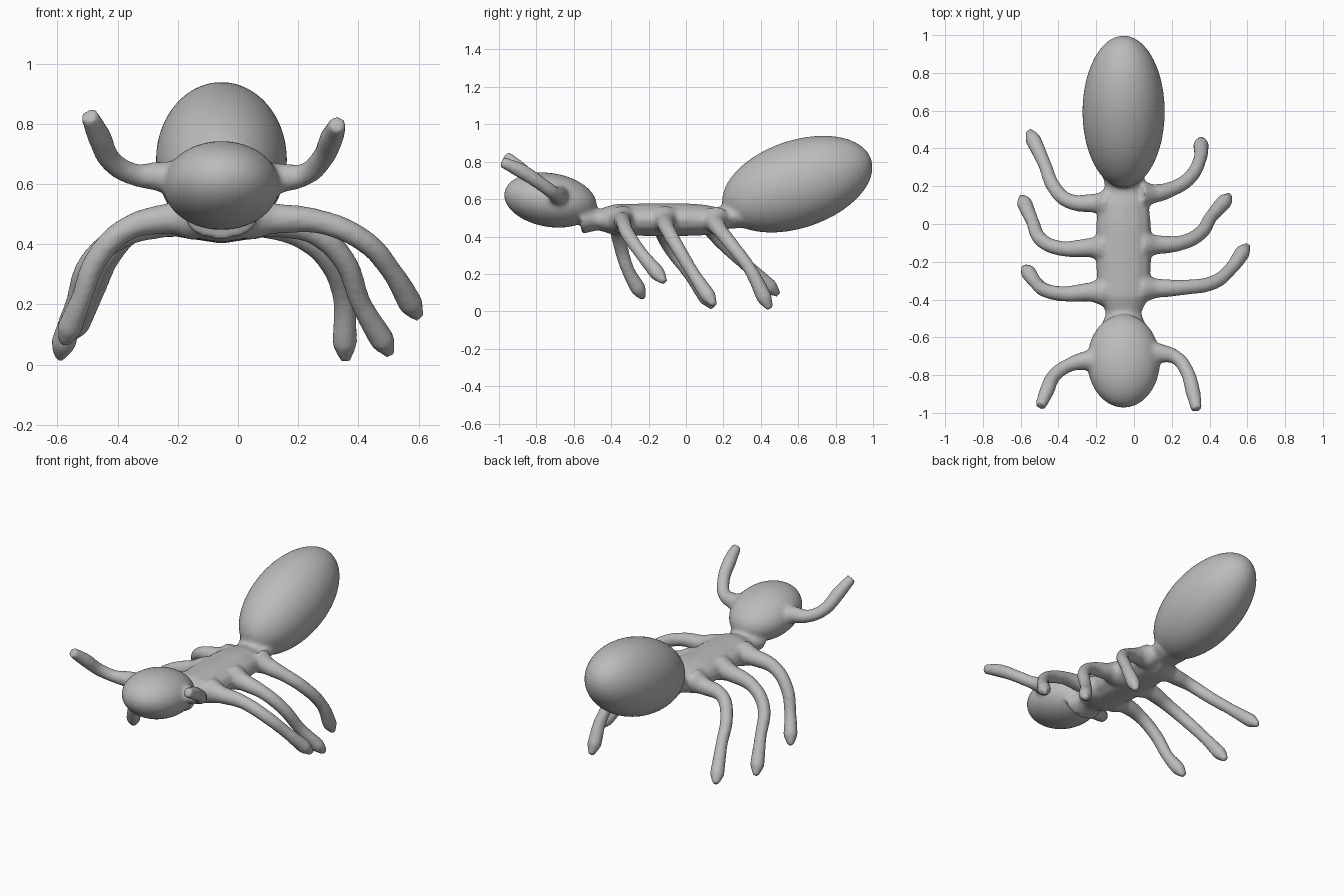
import bpy
from mathutils import Vector, Matrix

cube = bpy.data.objects.get("Cube")
if cube:
    bpy.data.objects.remove(cube, do_unlink=True)

grey = bpy.data.materials.new("plain grey")
grey.use_nodes = True
tone = (0.5, 0.5, 0.5, 1)
grey.diffuse_color = tone
grey.node_tree.nodes["Principled BSDF"].inputs["Base Color"].default_value = tone

MID = -0.055  # the body sits slightly off the middle
parts = []


def activate(obj):
    bpy.ops.object.select_all(action="DESELECT")
    obj.select_set(True)
    bpy.context.view_layer.objects.active = obj


def ellipsoid(name, centre, radii, pitch):
    bpy.ops.mesh.primitive_uv_sphere_add(segments=48, ring_count=32)
    obj = bpy.context.object
    obj.name = name
    obj.data.transform(Matrix.Translation(centre) @ Matrix.Rotation(pitch, 4, "X")
                       @ Matrix.Diagonal((*radii, 1)))
    parts.append(obj)


def tube(name, points, radii, squash=None):
    curve = bpy.data.curves.new(name, "CURVE")
    curve.dimensions = "3D"
    curve.bevel_depth = 1
    curve.bevel_resolution = 4
    curve.resolution_u = 8
    curve.use_fill_caps = True
    spline = curve.splines.new("BEZIER")
    spline.bezier_points.add(len(points) - 1)
    for knot, co, r in zip(spline.bezier_points, points, radii):
        knot.co = co
        knot.radius = r
        knot.handle_left_type = knot.handle_right_type = "AUTO"
    obj = bpy.data.objects.new(name, curve)
    bpy.context.collection.objects.link(obj)
    activate(obj)
    bpy.ops.object.convert(target="MESH")
    obj = bpy.context.object
    if squash:
        z, factor = squash
        obj.data.transform(Matrix.Translation((0, 0, z)) @ Matrix.Diagonal((1, 1, factor, 1))
                           @ Matrix.Translation((0, 0, -z)))
    parts.append(obj)


# Body: head, thorax with narrow waists, raised abdomen
ellipsoid("head", (MID, -0.725, 0.595), (0.193, 0.25, 0.144), -0.16)
ellipsoid("abdomen", (MID, 0.595, 0.68), (0.218, 0.418, 0.234), 0.326)
thorax = [(-0.56, 0.13), (-0.47, 0.095), (-0.38, 0.14), (-0.2, 0.147),
          (0, 0.147), (0.12, 0.135), (0.2, 0.1), (0.28, 0.12)]
tube("thorax", [(MID, y, 0.49 + max(0, y - 0.15) * 0.3) for y, r in thorax],
     [r for y, r in thorax], squash=(0.49, 0.6))

# Legs, each from hip to foot
legs = {
    "left_front_leg": [(0.12, -0.34, 0.485), (0.27, -0.335, 0.475), (0.42, -0.31, 0.41),
                       (0.51, -0.24, 0.31), (0.575, -0.15, 0.2)],
    "left_middle_leg": [(0.12, -0.11, 0.475), (0.25, -0.1, 0.44), (0.35, -0.05, 0.35),
                        (0.41, 0.04, 0.2), (0.48, 0.12, 0.08)],
    "left_back_leg": [(0.1, 0.16, 0.47), (0.2, 0.185, 0.43), (0.29, 0.24, 0.36),
                      (0.35, 0.345, 0.22), (0.355, 0.42, 0.07)],
    "right_front_leg": [(-0.23, -0.36, 0.485), (-0.37, -0.37, 0.45), (-0.47, -0.35, 0.35),
                        (-0.52, -0.31, 0.22), (-0.56, -0.255, 0.12)],
    "right_middle_leg": [(-0.23, -0.125, 0.475), (-0.38, -0.13, 0.43), (-0.49, -0.085, 0.34),
                         (-0.54, 0.02, 0.2), (-0.58, 0.11, 0.07)],
    "right_back_leg": [(-0.2, 0.11, 0.475), (-0.34, 0.12, 0.45), (-0.42, 0.19, 0.37),
                       (-0.475, 0.32, 0.25), (-0.535, 0.45, 0.13)],
}
for name, pts in legs.items():
    pts = [Vector(p) for p in pts]
    hip = Vector((MID + (pts[0].x - MID) * 0.55, pts[0].y, 0.49))
    toe = pts[-1] + (pts[-1] - pts[-2]).normalized() * 0.065
    tube(name, [hip] + pts + [toe], [0.08, 0.052, 0.041, 0.039, 0.036, 0.043, 0.019])

# Feelers with blunt ends
feelers = {
    "left_feeler": [(0.06, -0.68, 0.61), (0.145, -0.685, 0.62), (0.22, -0.705, 0.63),
                    (0.28, -0.78, 0.685), (0.31, -0.88, 0.75), (0.332, -0.985, 0.8)],
    "right_feeler": [(-0.17, -0.72, 0.61), (-0.265, -0.725, 0.625), (-0.34, -0.745, 0.63),
                     (-0.42, -0.8, 0.675), (-0.46, -0.88, 0.755), (-0.495, -0.965, 0.83)],
}
for name, pts in feelers.items():
    tube(name, pts, [0.07, 0.05, 0.038, 0.038, 0.041, 0.031])

# Fuse the parts into one soft skin
bpy.ops.object.select_all(action="DESELECT")
for part in parts:
    part.select_set(True)
bpy.context.view_layer.objects.active = parts[0]
bpy.ops.object.join()
ant = bpy.context.object
ant.name = "ant_body"
ant.data.materials.clear()
ant.data.materials.append(grey)

remesh = ant.modifiers.new("Fuse", "REMESH")
remesh.mode = "VOXEL"
remesh.voxel_size = 0.011
remesh.use_smooth_shade = True
soften = ant.modifiers.new("Soften", "SMOOTH")
soften.factor = 0.5
soften.iterations = 10
